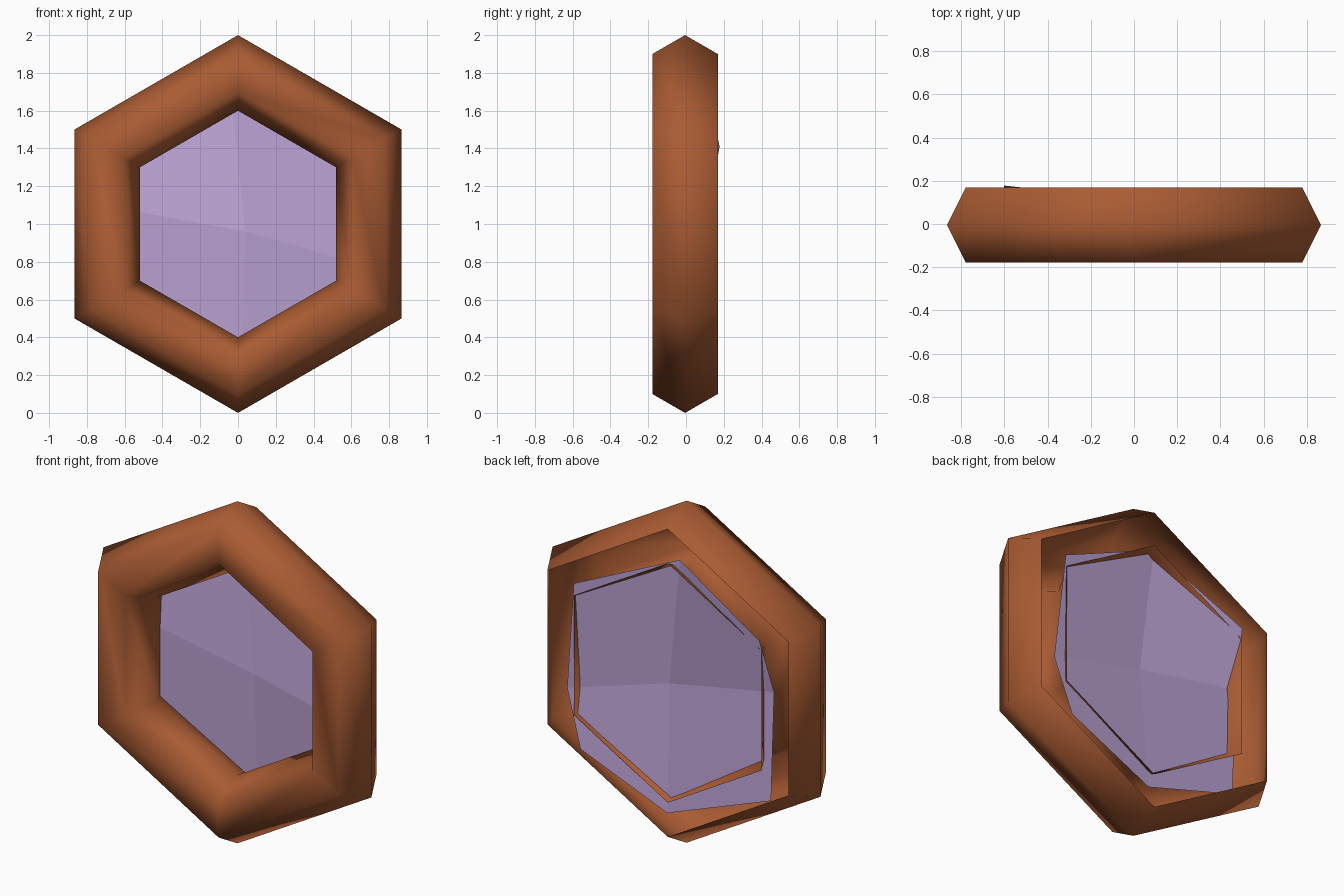
import bpy
import bmesh
from math import cos, sin, pi

cube = bpy.data.objects.get("Cube")
if cube:
    bpy.data.objects.remove(cube, do_unlink=True)

SIDES = 6
CENTRE_Z = 1.0
SHIFT_Y = -0.005


def make_material(name, rgb):
    mat = bpy.data.materials.new(name)
    mat.use_nodes = True
    colour = (*rgb, 1.0)
    mat.diffuse_color = colour
    mat.node_tree.nodes["Principled BSDF"].inputs["Base Color"].default_value = colour
    return mat


def add_object(name, bm, mat, smooth):
    mesh = bpy.data.meshes.new(name)
    for face in bm.faces:
        face.smooth = smooth
    bm.to_mesh(mesh)
    bm.free()
    mesh.materials.append(mat)
    obj = bpy.data.objects.new(name, mesh)
    obj.location = (0, SHIFT_Y, CENTRE_Z)
    bpy.context.collection.objects.link(obj)
    return obj


wood = make_material("warm brown", (0.40, 0.105, 0.033))
glass = make_material("pale lilac", (0.51, 0.37, 0.67))

# Frame: six-sided ring with a six-sided section, left open at the back
bm = bmesh.new()
loops = []
for i in range(SIDES):
    turn = pi / 2 + i * 2 * pi / SIDES
    loop = []
    for j in range(SIDES):
        # the section starts at the outer back edge and ends at the inner back edge
        bend = pi / 3 - j * 2 * pi / SIDES
        radius = 0.8 + 0.2 * cos(bend)
        loop.append(bm.verts.new((radius * cos(turn), 0.2 * sin(bend), radius * sin(turn))))
    loops.append(loop)
for i in range(SIDES):
    a, b = loops[i], loops[(i + 1) % SIDES]
    for j in range(SIDES - 1):
        bm.faces.new((a[j], b[j], b[j + 1], a[j + 1]))
bmesh.ops.recalc_face_normals(bm, faces=bm.faces)
# the front face must look towards -y
front = min(bm.faces, key=lambda f: f.calc_center_median().y)
if front.normal.y > 0:
    bmesh.ops.reverse_faces(bm, faces=bm.faces)
add_object("frame", bm, wood, True)

# Pane: a small uneven sheet of four panels, its edge tucked into the hollow frame
rows = [
    [(-0.60, 0.183, 0.41), (-0.04, 0.12, 0.71), (0.61, 0.17, 0.418)],
    [(-0.633, 0.095, 0.085), (0.04, 0.10, -0.04), (0.67, 0.146, -0.217)],
    [(-0.609, 0.089, -0.559), (0.02, 0.149, -0.775), (0.567, 0.17, -0.54)],
]
bm = bmesh.new()
grid = [[bm.verts.new(p) for p in row] for row in rows]
for r in range(2):
    for c in range(2):
        bm.faces.new((grid[r][c], grid[r + 1][c], grid[r + 1][c + 1], grid[r][c + 1]))
add_object("pane", bm, glass, False)
